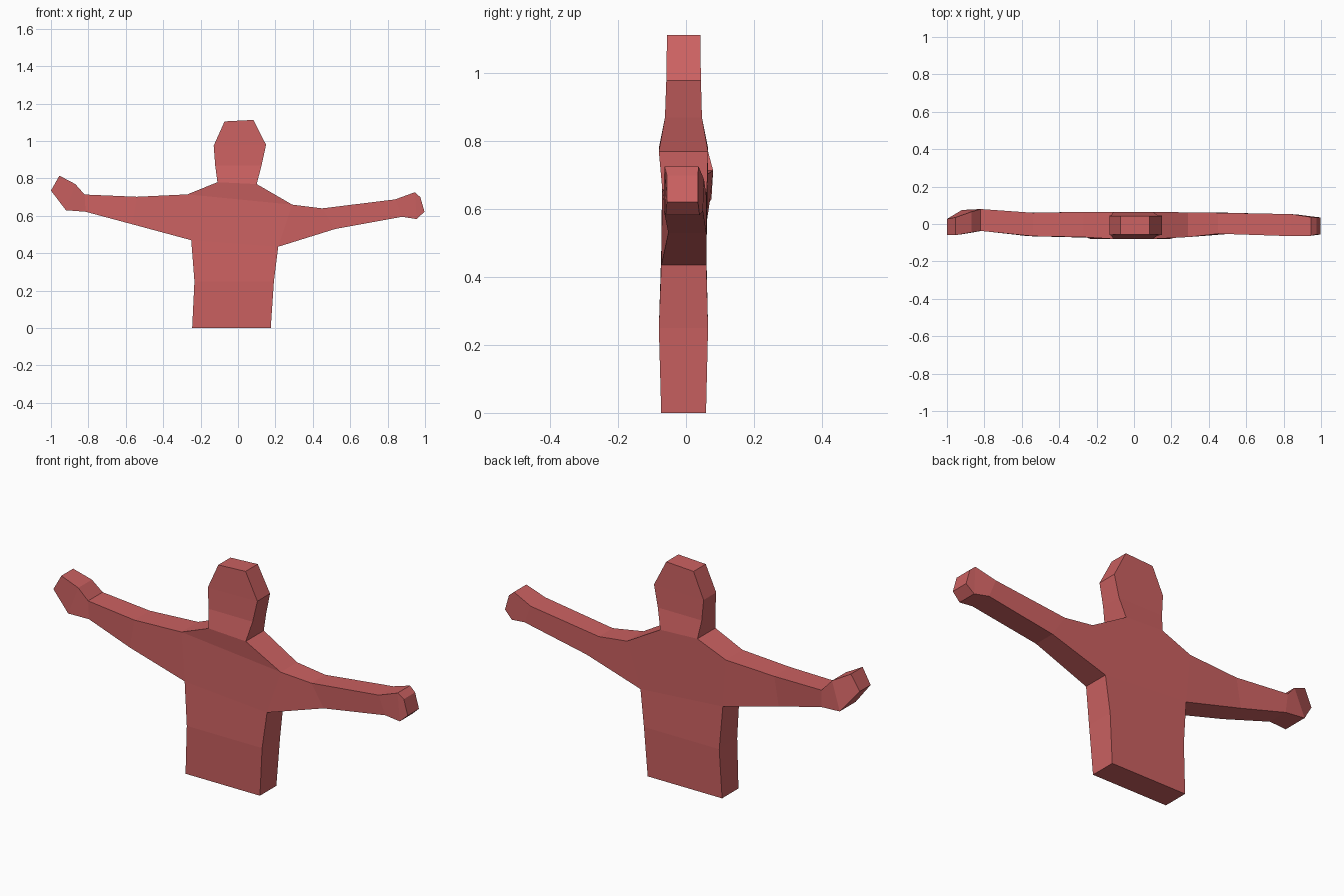
import bpy
import bmesh

default_cube = bpy.data.objects.get("Cube")
if default_cube:
    bpy.data.objects.remove(default_cube, do_unlink=True)

# One flat colour for the whole figure
skin = bpy.data.materials.new("dusty_red")
skin.use_nodes = True
colour = (0.6, 0.12, 0.12, 1)
skin.diffuse_color = colour
shader = next(n for n in skin.node_tree.nodes if n.type == "BSDF_PRINCIPLED")
shader.inputs["Base Color"].default_value = colour
shader.inputs["Roughness"].default_value = 0.8


# An outline point is x, z, front y, back y; a section is a pair of points.
def loft_segment(bm, start, end, sides=True):
    """Join two sections with front and back faces, and optionally side faces."""
    corners = []
    for section in (start, end):
        for x, z, front, back in section:
            corners.append(bm.verts.new((x, front, z)))
            corners.append(bm.verts.new((x, back, z)))
    a_front, a_back, b_front, b_back, c_front, c_back, d_front, d_back = corners
    bm.faces.new((a_front, b_front, d_front, c_front))
    bm.faces.new((a_back, c_back, d_back, b_back))
    if sides:
        bm.faces.new((a_front, c_front, c_back, a_back))
        bm.faces.new((b_front, b_back, d_back, d_front))


def loft(bm, sections):
    """Join a whole chain of sections."""
    for start, end in zip(sections, sections[1:]):
        loft_segment(bm, start, end)


def cap(bm, section):
    """Close the free end of a limb, the head or the waist."""
    first, second = section
    ring = [(first, 2), (second, 2), (second, 3), (first, 3)]
    bm.faces.new([bm.verts.new((p[0], p[depth], p[1])) for p, depth in ring])


# Points shared between the torso, head and arms
right_armpit = (-0.25, 0.47, -0.073, 0.06)
left_armpit = (0.215, 0.435, -0.073, 0.06)
right_shoulder = (-0.27, 0.715, -0.07, 0.065)
left_shoulder = (0.29, 0.66, -0.07, 0.062)
neck = ((-0.11, 0.78, -0.08, 0.065), (0.10, 0.77, -0.08, 0.065))
chest = (right_armpit, left_armpit)
shoulders = (right_shoulder, left_shoulder)

# Lower torso, from the cut waist up to the armpits
waist = ((-0.245, 0, -0.073, 0.059), (0.175, 0, -0.073, 0.059))
belly = ((-0.233, 0.25, -0.08, 0.065), (0.192, 0.25, -0.08, 0.065))

# Head, from the neck to the crown
jaw = ((-0.122, 0.87, -0.062, 0.047), (0.126, 0.87, -0.062, 0.047))
temples = ((-0.13, 0.975, -0.058, 0.044), (0.15, 0.98, -0.058, 0.044))
crown = ((-0.072, 1.105, -0.056, 0.042), (0.082, 1.113, -0.056, 0.042))

# Arms, each section being an upper and a lower point
left_arm = [
    (left_shoulder, left_armpit),
    ((0.45, 0.64, -0.052, 0.06), (0.52, 0.53, -0.052, 0.06)),
    ((0.84, 0.688, -0.065, 0.053), (0.877, 0.595, -0.065, 0.05)),
    ((0.945, 0.726, -0.063, 0.037), (0.955, 0.583, -0.06, 0.04)),
    ((0.975, 0.70, -0.056, 0.035), (0.997, 0.622, -0.056, 0.035)),
]
right_arm = [
    (right_shoulder, right_armpit),
    ((-0.54, 0.702, -0.065, 0.06), (-0.565, 0.555, -0.065, 0.06)),
    ((-0.82, 0.714, -0.037, 0.08), (-0.815, 0.622, -0.037, 0.07)),
    ((-0.87, 0.77, -0.045, 0.065), (-0.92, 0.63, -0.055, 0.075)),
    ((-0.955, 0.815, -0.06, 0.035), (-1.0, 0.735, -0.06, 0.027)),
]

# Assemble and weld the parts into one closed body
bm = bmesh.new()
loft(bm, [waist, belly, chest])
loft_segment(bm, chest, shoulders, sides=False)
loft(bm, [shoulders, neck, jaw, temples, crown])
for arm in (left_arm, right_arm):
    loft(bm, arm)
    cap(bm, arm[-1])
cap(bm, waist)
cap(bm, crown)
bmesh.ops.remove_doubles(bm, verts=bm.verts[:], dist=0.0001)
bmesh.ops.recalc_face_normals(bm, faces=bm.faces[:])

mesh = bpy.data.meshes.new("upper_body")
bm.to_mesh(mesh)
bm.free()
mesh.materials.append(skin)
body = bpy.data.objects.new("upper_body", mesh)
bpy.context.collection.objects.link(body)
